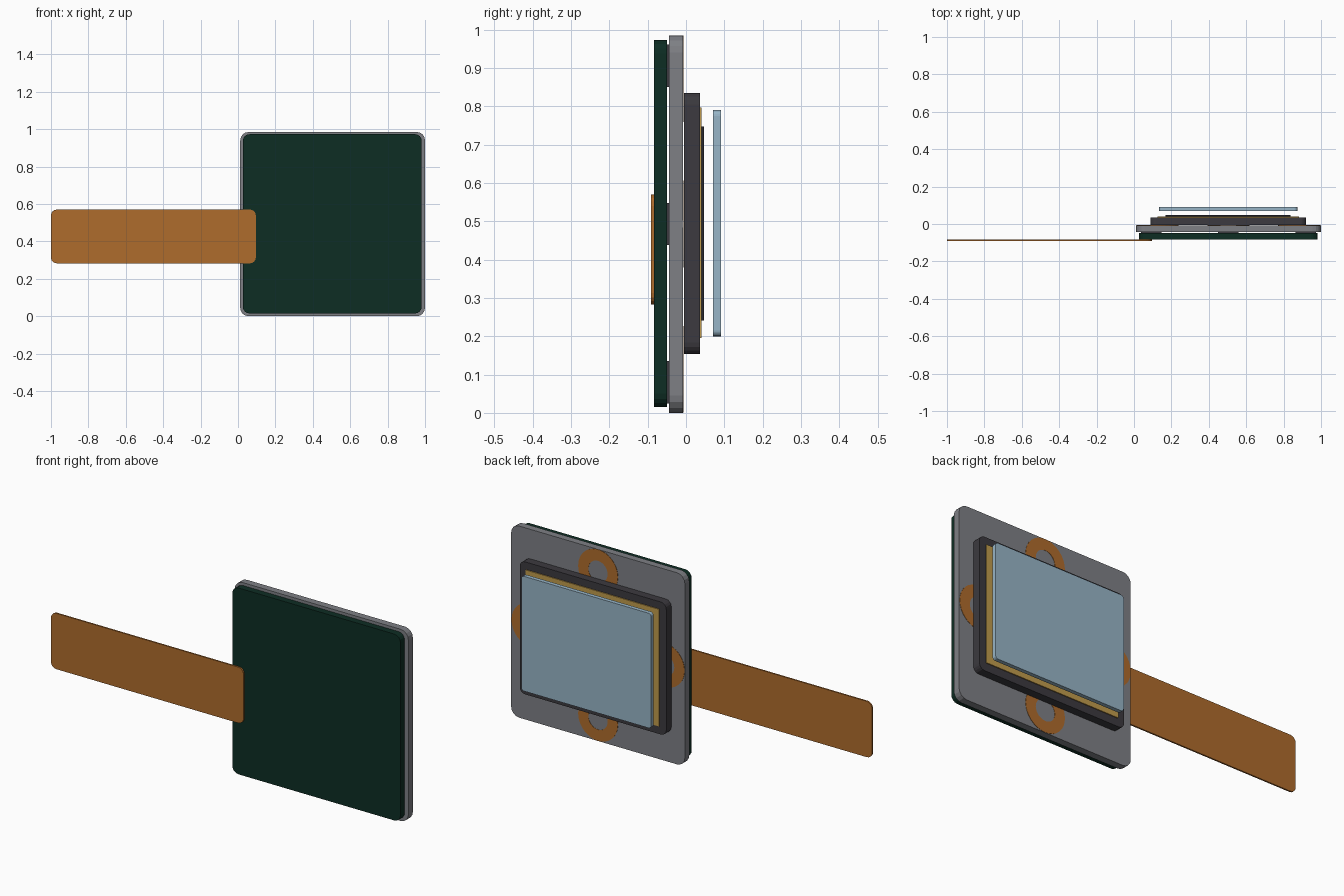
import bpy, bmesh, math

old = bpy.data.objects.get("Cube")
if old:
    bpy.data.objects.remove(old, do_unlink=True)

CX, CZ = 0.505, 0.493  # centre of the layered stack


def material(name, r, g, b):
    m = bpy.data.materials.new(name)
    m.use_nodes = True
    m.diffuse_color = (r, g, b, 1)
    m.node_tree.nodes["Principled BSDF"].inputs["Base Color"].default_value = (r, g, b, 1)
    return m


GREEN = material("board green", 0.004, 0.026, 0.017)
COPPER = material("copper", 0.43, 0.15, 0.025)
GREY = material("frame grey", 0.21, 0.215, 0.235)
DARK = material("housing charcoal", 0.045, 0.042, 0.05)
GOLD = material("gold", 0.53, 0.33, 0.072)
GLASS = material("glass blue", 0.31, 0.46, 0.57)
SENSOR = material("sensor dark", 0.02, 0.02, 0.03)


def finish(bm, name, mat):
    bmesh.ops.recalc_face_normals(bm, faces=bm.faces)
    me = bpy.data.meshes.new(name)
    bm.to_mesh(me)
    bm.free()
    me.materials.append(mat)
    ob = bpy.data.objects.new(name, me)
    bpy.context.collection.objects.link(ob)
    return ob


def slab(name, mat, x, z, y, radius=0, segments=4):
    """Upright plate spanning the x, z and y ranges, with rounded corners."""
    bm = bmesh.new()
    bmesh.ops.create_cube(bm, size=1)
    for v in bm.verts:
        v.co = (x[v.co.x > 0], y[v.co.y > 0], z[v.co.z > 0])
    if radius:
        corners = [e for e in bm.edges
                   if abs(e.verts[0].co.y - e.verts[1].co.y) > 1e-5]
        bmesh.ops.bevel(bm, geom=corners, offset=radius, segments=segments,
                        profile=0.5, affect='EDGES')
    return finish(bm, name, mat)


def ring(name, mat, x, z, y, outer, inner, sides=32):
    """Flat ring with its axis along y."""
    bm = bmesh.new()
    loops = []
    for r, depth in ((outer, y[0]), (outer, y[1]), (inner, y[1]), (inner, y[0])):
        loops.append([bm.verts.new((x + r * math.cos(math.tau * i / sides), depth,
                                    z + r * math.sin(math.tau * i / sides)))
                      for i in range(sides)])
    for k in range(4):
        a, b = loops[k], loops[(k + 1) % 4]
        for i in range(sides):
            j = (i + 1) % sides
            bm.faces.new((a[i], a[j], b[j], b[i]))
    return finish(bm, name, mat)


# Circuit board, ribbon cable and moving frame
slab("ribbon_cable", COPPER, (-1, 0.095), (0.283, 0.57), (-0.091, -0.083), 0.03)
slab("circuit_board", GREEN, (0.026, 0.982), (0.015, 0.973), (-0.083, -0.049), 0.035)
slab("frame_plate", GREY, (0.012, 1.0), (0, 0.985), (-0.044, -0.008), 0.045)

# Magnets behind the frame and coils on its face, one per side
for side, dx, dz in (("left", 1, 0), ("right", -1, 0), ("upper", 0, 1), ("lower", 0, -1)):
    mx, mz = CX + 0.413 * dx, CZ + 0.413 * dz
    slab(side + "_magnet", DARK, (mx - 0.055, mx + 0.055), (mz - 0.055, mz + 0.055),
         (-0.049, -0.044))
    ring(side + "_coil", COPPER, CX + 0.379 * dx, CZ + 0.379 * dz,
         (-0.02, -0.0065), 0.113, 0.055)

# Sensor package, contact layer, sensor and floating filter glass
slab("sensor_housing", DARK, (0.087, 0.92), (0.154, 0.835), (-0.005, 0.036), 0.03)
slab("contact_layer", GOLD, (0.125, 0.883), (0.195, 0.797), (0.036, 0.041))
slab("image_sensor", SENSOR, (0.168, 0.838), (0.241, 0.747), (0.041, 0.047))
slab("filter_glass", GLASS, (0.135, 0.873), (0.2, 0.79), (0.07, 0.091), 0.015)
